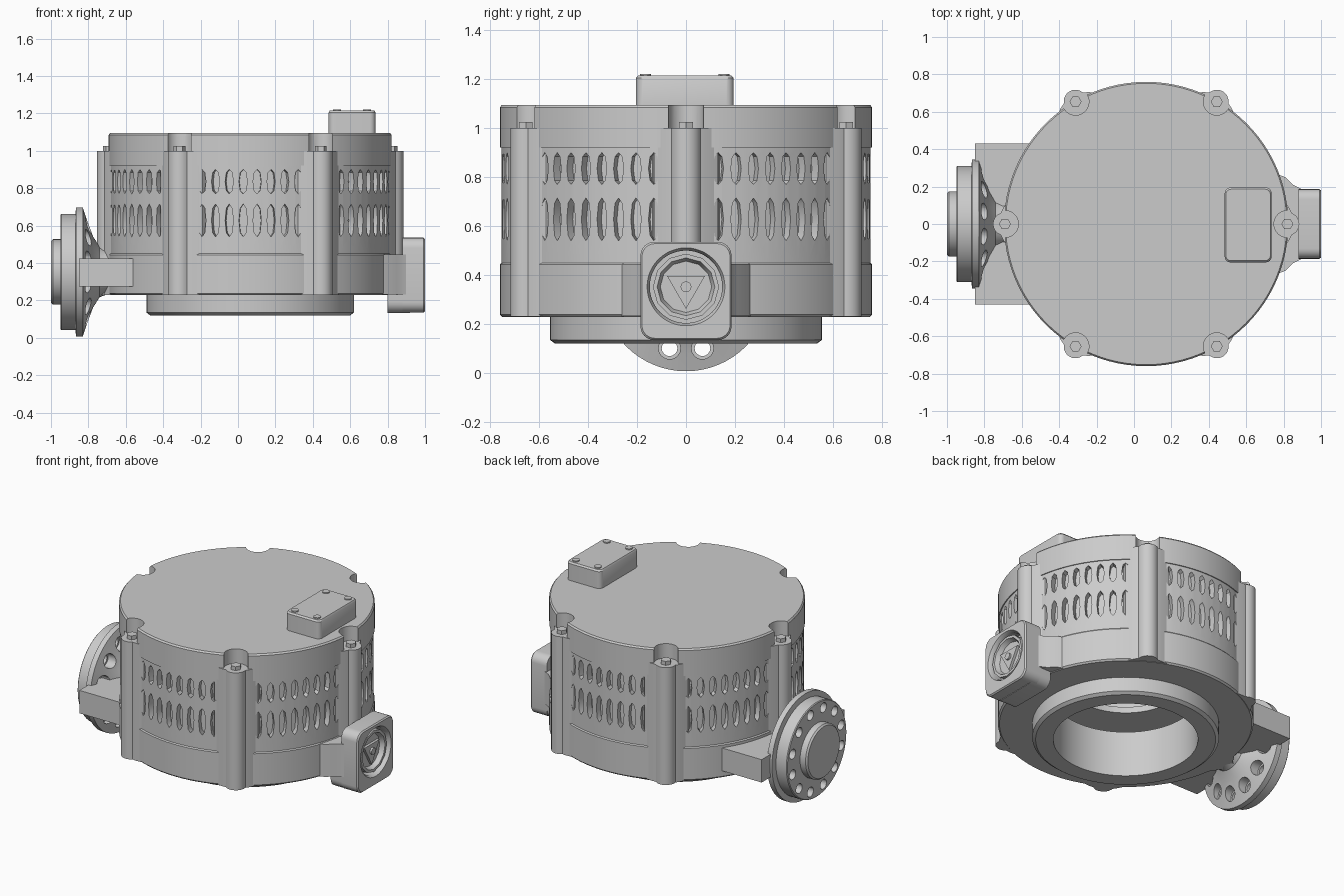
import bpy, bmesh
from math import sin, cos, pi, radians
from mathutils import Matrix, Vector

if "Cube" in bpy.data.objects:
    bpy.data.objects.remove(bpy.data.objects["Cube"])

CX = 0.065                                   # housing axis
T = Matrix.Translation
AX = Matrix(((0, 0, 1, 0), (1, 0, 0, 0), (0, 1, 0, 0), (0, 0, 0, 1)))  # local z -> world x
HOUSING = T((CX, 0, 0))


def finish(name, bm, mat=Matrix()):
    bm.transform(mat)
    bmesh.ops.recalc_face_normals(bm, faces=bm.faces)
    me = bpy.data.meshes.new(name)
    bm.to_mesh(me)
    bm.free()
    ob = bpy.data.objects.new(name, me)
    bpy.context.collection.objects.link(ob)
    smooth(ob)
    return ob


def smooth(ob):
    for p in ob.data.polygons:
        p.use_smooth = True
    ob.data.set_sharp_from_angle(angle=radians(32))


def add_lathe(bm, prof, n, mat=Matrix()):
    """Closed (r, z) profile turned about local z; r = 0 points become poles."""
    rings = []
    for r, z in prof:
        if r == 0:
            rings.append([bm.verts.new(mat @ Vector((0, 0, z)))] * n)
        else:
            rings.append([bm.verts.new(mat @ Vector((r * cos(2 * pi * i / n), r * sin(2 * pi * i / n), z)))
                          for i in range(n)])
    for k, a in enumerate(rings):
        b = rings[(k + 1) % len(rings)]
        for i in range(n):
            j = (i + 1) % n
            vs = list(dict.fromkeys((a[i], a[j], b[j], b[i])))
            if len(vs) > 2:
                bm.faces.new(vs)


def lathe(name, prof, n=96, mat=Matrix()):
    bm = bmesh.new()
    add_lathe(bm, prof, n, mat)
    return finish(name, bm)


def add_prism(bm, pts, z0, z1, mat=Matrix(), chamfer=0):
    c = Vector((sum(p[0] for p in pts), sum(p[1] for p in pts))) / len(pts)
    layers = [(z0, 0), (z1 - chamfer, 0)] + ([(z1, chamfer)] if chamfer else [])
    loops = []
    for z, inset in layers:
        ring = []
        for p in pts:
            d = Vector(p) - c
            q = c + d * (1 - inset / d.length)
            ring.append(bm.verts.new(mat @ Vector((q.x, q.y, z))))
        loops.append(ring)
    n = len(pts)
    for a, b in zip(loops, loops[1:]):
        for i in range(n):
            bm.faces.new((a[i], a[(i + 1) % n], b[(i + 1) % n], b[i]))
    bm.faces.new(loops[0][::-1])
    bm.faces.new(loops[-1])


def prism(name, pts, z0, z1, mat=Matrix(), chamfer=0):
    bm = bmesh.new()
    add_prism(bm, pts, z0, z1, mat, chamfer)
    return finish(name, bm)


def ngon(r, n, a0=0):
    return [(r * cos(a0 + 2 * pi * i / n), r * sin(a0 + 2 * pi * i / n)) for i in range(n)]


def rounded(w, h, r, n=6):
    pts = []
    for k, (sx, sy) in enumerate(((1, 1), (-1, 1), (-1, -1), (1, -1))):
        for i in range(n + 1):
            a = pi / 2 * (k + i / n)
            pts.append((sx * (w - r) + r * cos(a), sy * (h - r) + r * sin(a)))
    return pts


def cut(ob, bm):
    tool = finish("cutter", bm)
    tool.hide_render = True
    m = ob.modifiers.new("cut", 'BOOLEAN')
    m.operation, m.solver, m.object = 'DIFFERENCE', 'EXACT', tool
    bpy.context.view_layer.objects.active = ob
    bpy.ops.object.modifier_apply(modifier=m.name)
    bpy.data.objects.remove(tool)
    smooth(ob)


def around(deg):
    return HOUSING @ Matrix.Rotation(radians(deg), 4, 'Z')


# hollow housing with the base spigot and open bore
body = lathe("housing", [(0.43, 0.12), (0.535, 0.12), (0.555, 0.135), (0.555, 0.228), (0.75, 0.228),
                         (0.76, 0.238), (0.76, 0.443), (0.754, 0.45), (0.754, 0.925), (0.66, 0.925),
                         (0.66, 0.42), (0.43, 0.42)], 96, HOUSING)
# two rows of blind cooling slots in each of the six wall panels
bm = bmesh.new()
for panel in range(6):
    for k in range(8):
        m = around(30 + 60 * panel + (k - 3.5) * 5.7) @ AX
        for z0, z1 in ((0.54, 0.715), (0.77, 0.90)):
            h, w, zc = (z1 - z0) / 2, 0.022, (z0 + z1) / 2
            shape = [(0, -h), (w * .7, -h * .75), (w, 0), (w * .7, h * .75),
                     (0, h), (-w * .7, h * .75), (-w, 0), (-w * .7, -h * .75)]
            add_prism(bm, [(y, zc + z) for y, z in shape], 0.715, 0.80, m)
cut(body, bm)

# lid with notches over the bolts
lid = lathe("lid", [(0, 0.92), (0.76, 0.92), (0.76, 1.085), (0.752, 1.095), (0, 1.095)], 96, HOUSING)
bm = bmesh.new()
for i in range(6):
    add_prism(bm, ngon(0.072, 24), 0.99, 1.2, around(60 * i) @ T((0.755, 0, 0)))
cut(lid, bm)

# bolt columns and hex bolts
ear = [(0.68, -0.14), (0.735, -0.13), (0.765, -0.085)]
ear += [(0.757 + 0.062 * cos(a), 0.062 * sin(a)) for a in [radians(d) for d in range(-70, 71, 14)]]
ear += [(0.765, 0.085), (0.735, 0.13), (0.68, 0.14)]
for i in range(6):
    prism(f"bolt_column_{i}", ear, 0.23, 1.0, around(60 * i))
    prism(f"lid_bolt_{i}", ngon(0.032, 6), 0.98, 1.025, around(60 * i) @ T((0.755, 0, 0)))

# ring inside the chamber
lathe("inner_ring", [(0.34, 0.50), (0.66, 0.50), (0.66, 0.54), (0.34, 0.54)], 64, HOUSING)

# side flange: flared neck, stepped disc and hub, twelve bolt holes
FL = T((0, 0, 0.352)) @ AX
flange = lathe("side_flange", [(0, -1.0), (0.165, -1.0), (0.175, -0.99), (0.175, -0.95), (0.305, -0.95),
                               (0.31, -0.945), (0.31, -0.87), (0.345, -0.865), (0.345, -0.83),
                               (0.27, -0.805), (0.19, -0.775), (0.135, -0.74), (0.12, -0.70),
                               (0.12, -0.62), (0, -0.62)], 64, FL)
bm = bmesh.new()
for i in range(12):
    a = radians(15 + 30 * i)
    add_lathe(bm, [(0, -0.98), (0.032, -0.98), (0.032, -0.845), (0.045, -0.845), (0.045, -0.6), (0, -0.6)],
              16, FL @ T((0.26 * cos(a), 0.26 * sin(a), 0)))
cut(flange, bm)
prism("flange_shoulder", [(-0.85, -0.43), (-0.56, -0.43), (-0.56, 0.43), (-0.85, 0.43)], 0.275, 0.425)

# cable inlet: neck, rear lug, front block with round recess
prism("inlet_neck", [(0.70, -0.29), (0.81, -0.25), (0.85, -0.21), (0.91, -0.18),
                     (0.91, 0.18), (0.85, 0.21), (0.81, 0.25), (0.70, 0.29)], 0.232, 0.445)
CN = T((0, 0, 0.335)) @ AX
prism("inlet_lug", rounded(0.182, 0.155, 0.06), 0.80, 0.92, T((0, 0, 0.287)) @ AX)
block = prism("inlet_block", rounded(0.186, 0.2, 0.055), 0.88, 1.0, CN, 0.008)
IN = T((0, 0, 0.352)) @ AX
bm = bmesh.new()
add_lathe(bm, [(0, 0.93), (0.148, 0.93), (0.148, 0.98), (0.17, 1.02), (0, 1.02)], 48, IN)
cut(block, bm)
lathe("inlet_plug", [(0, 0.92), (0.135, 0.92), (0.135, 0.985), (0.118, 0.985), (0.105, 0.955), (0, 0.955)],
      12, IN)
prism("plug_key", ngon(0.09, 3, -pi / 2), 0.945, 0.972, IN)
prism("plug_pin", ngon(0.022, 16), 0.96, 0.985, IN)

# terminal box on the lid, with four screws
prism("terminal_box", rounded(0.125, 0.2, 0.03), 1.085, 1.215, T((0.61, -0.005, 0)), 0.01)
for x in (0.53, 0.69):
    for y in (-0.165, 0.155):
        prism("box_screw", ngon(0.022, 16), 1.20, 1.222, T((x, y, 0)))
